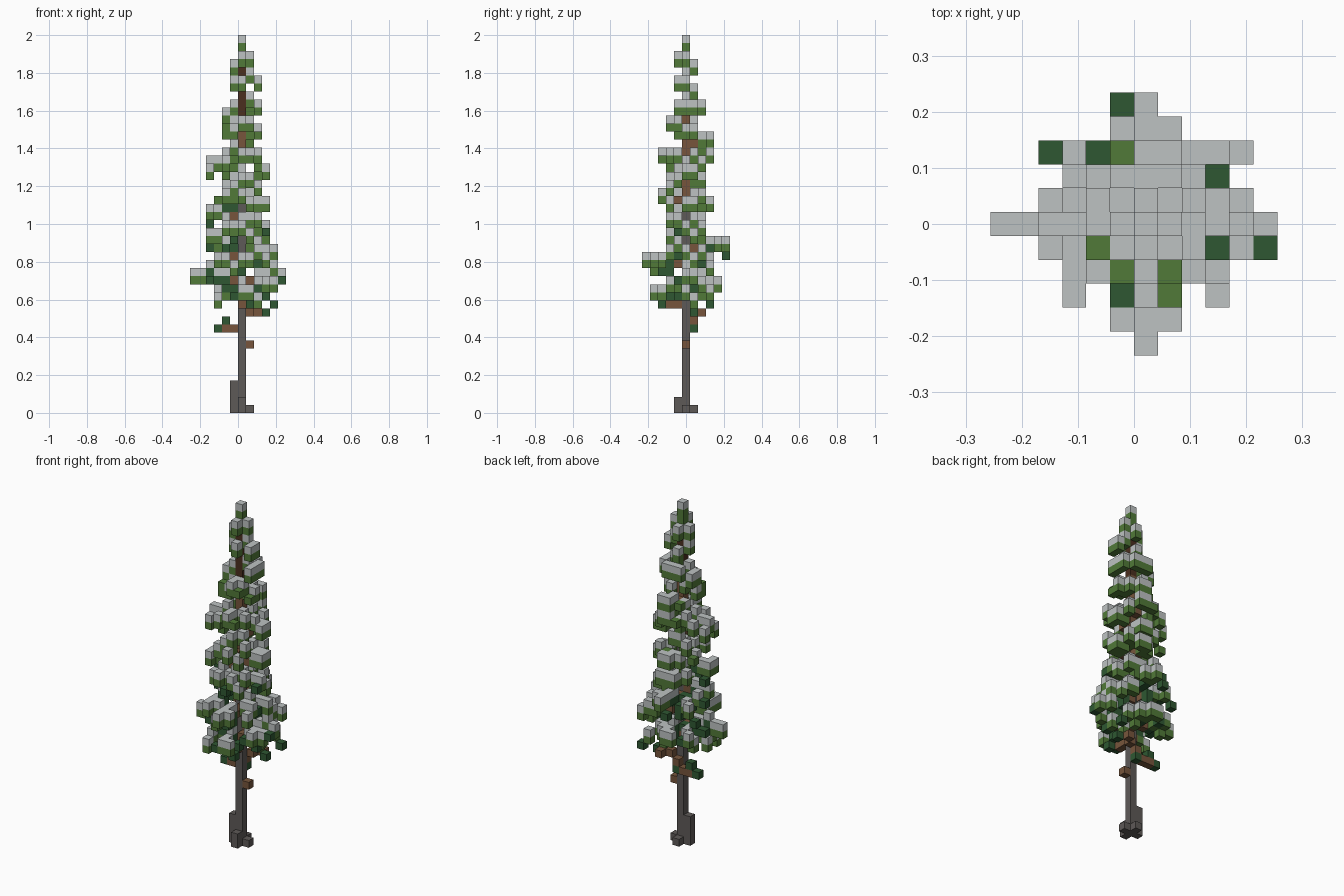
import bpy, bmesh, random
from mathutils import Vector

if "Cube" in bpy.data.objects:
    bpy.data.objects.remove(bpy.data.objects["Cube"])

random.seed(7)
LAYERS = 47
S = 2 / LAYERS                      # edge of one block
cells = {}                          # block position -> part name


def put(x, y, z, part, force=True):
    if force or (x, y, z) not in cells:
        cells[x, y, z] = part


def tuft(x, y, top, inner, snowy=True):
    """Snow block over a needle block, with a dark block under inner tufts."""
    low = top < 27
    part = "dark_needles" if low and (inner or not snowy) else "light_needles"
    put(x, y, top - 1, part)
    if snowy:
        put(x, y, top, "snow", False)
    if inner and low and random.random() < 0.6:
        put(x, y, top - 2, "dark_needles", False)


def branch(tx, ty, top, fullness=0.5):
    """Straight limb from the trunk to a tip, with tufts along and beside it."""
    n = max(abs(tx), abs(ty))
    for i in range(1, n + 1):
        x, y = round(tx * i / n), round(ty * i / n)
        inner = i < n - 1
        if i == 1 and n > 2:
            put(x, y, top - 1, "limbs")
            if random.random() < 0.4:
                put(x, y, top, "dark_needles" if top < 27 else "light_needles", False)
            continue
        lift = 1 if 0 < n - i < 3 and random.random() < 0.4 else 0
        tuft(x, y, top + lift, inner)
        for side in (-1, 1):
            if n > 1 and i > 1 and random.random() < fullness:
                sx, sy = (0, side) if abs(tx) > abs(ty) else (side, 0)
                if i == n and side > 0 and n > 4:
                    continue
                tuft(x + sx, y + sy, top - random.randint(0, 1), inner,
                     random.random() < 0.65)


# Main limbs by direction: (reach, level of the snow cap)
limbs = {
    (1, 0): [(1, 44), (2, 41), (2, 38), (2, 35), (3, 30), (3, 26), (3, 23),
             (4, 20), (5, 17), (3, 15)],
    (-1, 0): [(1, 43), (1, 41), (2, 37), (2, 35), (4, 31), (4, 25), (4, 22),
              (6, 17)],
    (0, 1): [(1, 43), (1, 40), (2, 38), (3, 34), (3, 32), (2, 29), (3, 26),
             (2, 23), (5, 21), (4, 16)],
    (0, -1): [(1, 44), (1, 41), (2, 36), (3, 32), (2, 29), (3, 27), (2, 23),
              (5, 19), (4, 15)],
}
for (dx, dy), tips in limbs.items():
    for reach, top in tips:
        branch(dx * reach, dy * reach, top)

# Diagonal limbs, shorter towards the top
for q, (sx, sy) in enumerate([(1, 1), (-1, 1), (-1, -1), (1, -1)]):
    for top in range(15 + q % 2, 38, 4):
        reach = 3 if top < 23 else 2 if top < 33 else 1
        trim = 1 if q > 1 and reach > 2 else 0
        branch(sx * reach, sy * (reach - trim), top, 0.45)

# Bare low limbs
for x, y, z in [(1, 0, 8), (-1, 1, 10), (-2, 1, 10), (0, 1, 11),
                (1, 1, 12), (2, 2, 12), (0, -1, 13), (0, -2, 13)]:
    put(x, y, z, "limbs")
for x, y, z in [(-3, 1, 10), (-2, 1, 11), (3, 1, 12), (0, 1, 10)]:
    put(x, y, z, "dark_needles")

# Trunk, roots and treetop
for z in range(LAYERS - 2):
    put(0, 0, z, "trunk" if z < 27 else "limbs" if z < 37 else
        "upper_trunk" if z < 43 else "light_needles")
put(0, 0, LAYERS - 2, "light_needles")
put(0, 0, LAYERS - 1, "snow")
for x, y, height in [(-1, 0, 4), (0, -1, 2), (1, 0, 1), (0, 1, 1)]:
    for z in range(height):
        put(x, y, z, "trunk")


def linear(r, g, b):
    return tuple((c / 255) ** 2.2 for c in (r, g, b)) + (1,)


def material(name, color):
    mat = bpy.data.materials.new(name)
    mat.use_nodes = True
    mat.diffuse_color = color
    bsdf = mat.node_tree.nodes["Principled BSDF"]
    bsdf.inputs["Base Color"].default_value = color
    bsdf.inputs["Roughness"].default_value = 0.9
    return mat


def build(part, mat):
    """Join the outer faces of every block of one part."""
    bm = bmesh.new()
    for cell, name in cells.items():
        if name != part:
            continue
        centre = Vector((cell[0] + 0.5, cell[1], cell[2] + 0.5))
        for axis in range(3):
            for sign in (-1, 1):
                n = Vector((0, 0, 0))
                n[axis] = sign
                if tuple(int(c + d) for c, d in zip(cell, n)) in cells:
                    continue
                u = Vector((n.y, n.z, n.x))
                v = n.cross(u)
                corners = [u + v, v - u, -u - v, u - v]
                bm.faces.new([bm.verts.new((centre + (n + c) / 2) * S)
                              for c in corners])
    bmesh.ops.remove_doubles(bm, verts=bm.verts, dist=S / 100)
    mesh = bpy.data.meshes.new(part)
    bm.to_mesh(mesh)
    bm.free()
    mesh.materials.append(mat)
    bpy.context.collection.objects.link(bpy.data.objects.new(part, mesh))


for part, name, rgb in [
    ("trunk", "bark grey", (94, 90, 88)),
    ("limbs", "wood brown", (118, 86, 62)),
    ("upper_trunk", "dark wood brown", (76, 50, 36)),
    ("dark_needles", "dark green", (50, 88, 53)),
    ("light_needles", "leaf green", (82, 121, 59)),
    ("snow", "snow white", (188, 193, 193)),
]:
    build(part, material(name, linear(*rgb)))
